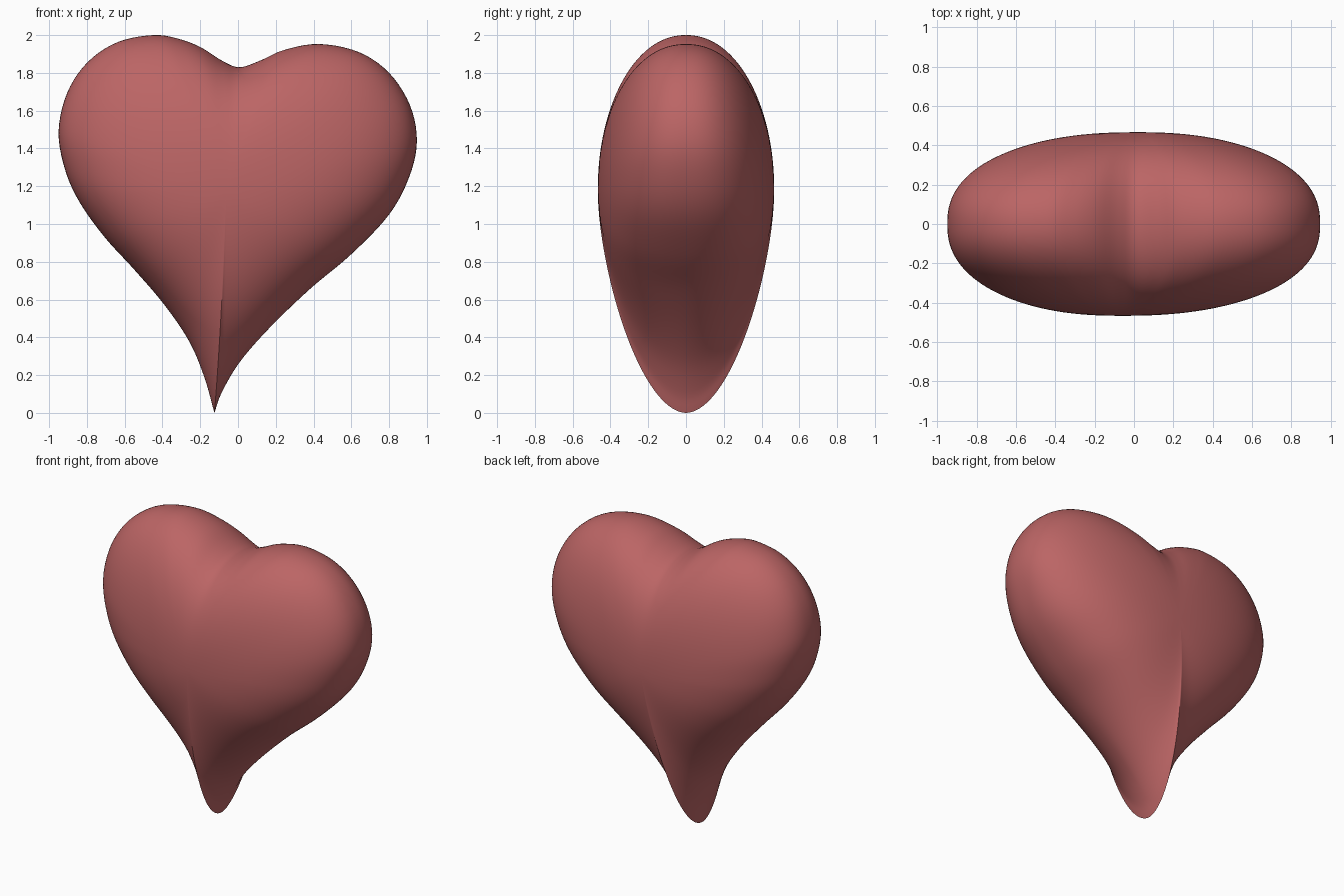
import bpy, bmesh, math
from mathutils import Vector

if "Cube" in bpy.data.objects:
    bpy.data.objects.remove(bpy.data.objects["Cube"])

# Front outline (x, z), from the tip up the right side, over the cleft and back down
OUTLINE = [(-.125, 0), (-.085, .11), (.01, .27), (.167, .45), (.38, .655), (.6, .84),
           (.8, 1.05), (.907, 1.25), (.947, 1.44), (.91, 1.63), (.8, 1.80), (.64, 1.91),
           (.43, 1.953), (.246, 1.922), (.124, 1.868), (.01, 1.83), (-.08, 1.862),
           (-.2, 1.937), (-.32, 1.982), (-.45, 2.0), (-.637, 1.963), (-.796, 1.857),
           (-.905, 1.693), (-.95, 1.487), (-.915, 1.286), (-.839, 1.116), (-.706, .93),
           (-.548, .757), (-.389, .571), (-.257, .376), (-.177, .185), (-.125, 0)]
CENTRE = Vector((-.02, 1.18))
DEPTH = .467
ROUND = .85      # radius the slices relax to near the front and back
RINGS = 72
STEPS = 5


def spline(points):
    """Open Catmull-Rom curve, so the tip stays sharp."""
    p = [Vector(q) for q in points]
    p = [2 * p[0] - p[1]] + p + [2 * p[-1] - p[-2]]
    out = []
    for a, b, c, d in zip(p, p[1:], p[2:], p[3:]):
        for k in range(STEPS):
            u = k / STEPS
            out.append(.5 * (2 * b + (c - a) * u + (2 * a - 5 * b + 4 * c - d) * u * u
                             + (3 * b - a - 3 * c + d) * u ** 3))
    return out


def slice_point(offset, phi):
    """Point on the slice at angle phi between the front and back poles."""
    way = offset.normalized()
    n = 2.03 + .37 * way.x ** 2 - .15 * max(0, -way.y)
    t = math.sin(phi) ** (2 / n)
    c = math.cos(phi)
    y = -math.copysign(abs(c) ** (2 / n), c)
    flat = CENTRE + t * (way * ROUND * (1 - t) + offset * t)
    return (flat.x + .04 * y * (1 - t), y * DEPTH, flat.y)


# Heart body: nested heart slices closed by a pole at front and back
bm = bmesh.new()
offsets = [q - CENTRE for q in spline(OUTLINE)]
rings = [[bm.verts.new(slice_point(o, math.pi * i / RINGS)) for o in offsets]
         for i in range(1, RINGS)]
n = len(offsets)
for a, b in zip(rings, rings[1:]):
    for j in range(n):
        k = (j + 1) % n
        bm.faces.new((a[j], a[k], b[k], b[j]))
for ring, s in ((rings[0], -1), (rings[-1], 1)):
    pole = bm.verts.new((CENTRE.x + .04 * s, s * DEPTH, CENTRE.y))
    for j in range(n):
        bm.faces.new((pole, ring[j], ring[(j + 1) % n]))
bmesh.ops.recalc_face_normals(bm, faces=bm.faces)

mesh = bpy.data.meshes.new("heart")
bm.to_mesh(mesh)
bm.free()
heart = bpy.data.objects.new("heart", mesh)
bpy.context.collection.objects.link(heart)

# Red surface, smooth except at the tip edge
red = bpy.data.materials.new("red")
red.diffuse_color = (.5, .13, .13, 1)
red.use_nodes = True
red.node_tree.nodes["Principled BSDF"].inputs["Base Color"].default_value = red.diffuse_color
mesh.materials.append(red)
bpy.context.view_layer.objects.active = heart
heart.select_set(True)
bpy.ops.object.shade_smooth_by_angle(angle=math.radians(60))
